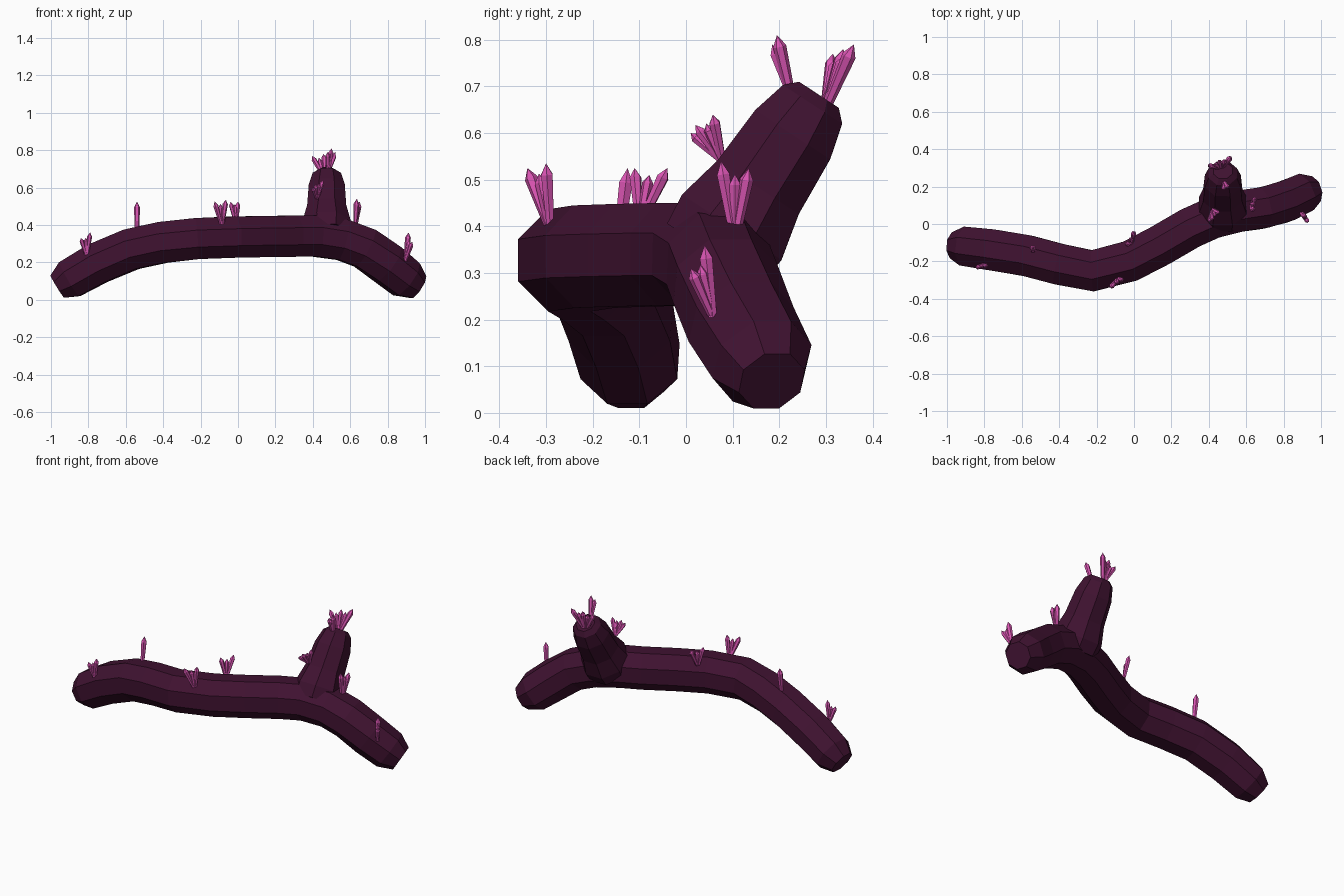
import bpy, bmesh, math
from mathutils import Vector

if "Cube" in bpy.data.objects:
    bpy.data.objects.remove(bpy.data.objects["Cube"])


def material(name, rgb):
    m = bpy.data.materials.new(name)
    m.diffuse_color = (*rgb, 1)
    m.use_nodes = True
    m.node_tree.nodes["Principled BSDF"].inputs["Base Color"].default_value = m.diffuse_color
    return m


BARK = material("dark_bark", (0.05, 0.006, 0.03))
CRYSTAL = material("pink_crystal", (0.7, 0.09, 0.45))


def add_tube(bm, pts, radii, sides, turn=0.5):
    """Loft rings along the points; a zero radius makes a tip."""
    rings = []
    for i, (p, r) in enumerate(zip(pts, radii)):
        t = (pts[min(i + 1, len(pts) - 1)] - pts[max(i - 1, 0)]).normalized()
        ref = Vector((0, 0, 1)) if abs(t.z) < 0.98 else Vector((0, 1, 0))
        side = t.cross(ref).normalized()
        up = side.cross(t)
        if r == 0:
            rings.append([bm.verts.new(p)] * sides)
            continue
        angles = [(k + turn) * math.tau / sides for k in range(sides)]
        rings.append([bm.verts.new(p + r * (side * math.cos(a) + up * math.sin(a)))
                      for a in angles])
    for a, b in zip(rings, rings[1:]):
        for k in range(sides):
            n = (k + 1) % sides
            bm.faces.new(list(dict.fromkeys((a[k], a[n], b[n], b[k]))))
    bm.faces.new(rings[0])
    if radii[-1] > 0:
        bm.faces.new(rings[-1])


def finish(bm, name, mat):
    bmesh.ops.recalc_face_normals(bm, faces=bm.faces)
    me = bpy.data.meshes.new(name)
    bm.to_mesh(me)
    bm.free()
    me.materials.append(mat)
    ob = bpy.data.objects.new(name, me)
    bpy.context.collection.objects.link(ob)


# Curved main log with blunt ends
path = [Vector(p) for p in (
    (-0.965, -0.115, 0.07), (-0.9, -0.12, 0.11), (-0.75, -0.14, 0.195),
    (-0.57, -0.17, 0.27), (-0.4, -0.215, 0.307), (-0.22, -0.25, 0.327),
    (-0.02, -0.198, 0.335), (0.14, -0.115, 0.338), (0.3, -0.022, 0.34),
    (0.42, 0.032, 0.34), (0.56, 0.068, 0.32), (0.68, 0.085, 0.275),
    (0.8, 0.118, 0.19), (0.9, 0.163, 0.11), (0.963, 0.184, 0.068))]
bm = bmesh.new()
add_tube(bm, path, [0.075, 0.113] + [0.119] * 11 + [0.113, 0.075], 8)
finish(bm, "main_log", BARK)

# Side branch, flared where it leaves the log
root, end = Vector((0.474, 0.06, 0.34)), Vector((0.475, 0.285, 0.682))
bm = bmesh.new()
add_tube(bm, [root.lerp(end, f) for f in (0, 0.17, 0.42, 0.75, 0.94, 1)],
         (0.13, 0.138, 0.113, 0.104, 0.082, 0.055), 8)
finish(bm, "side_branch", BARK)

# Crystal fans: base, offset to first tip, offset to last tip, count
FANS = {
    "left_end": ((-0.81, -0.215, 0.25), (-0.03, -0.02, 0.08), (0.02, -0.01, 0.11), 3),
    "left_top": ((-0.54, -0.15, 0.37), (0, 0.025, 0.155), (0, 0.025, 0.155), 1),
    "middle_front": ((-0.085, -0.29, 0.415), (-0.04, -0.05, 0.11), (0.02, -0.01, 0.12), 3),
    "middle_top": ((-0.01, -0.1, 0.425), (-0.03, -0.01, 0.1), (0.01, 0.06, 0.1), 3),
    "branch_side": ((0.42, 0.08, 0.55), (-0.02, -0.07, 0.05), (0.03, -0.02, 0.08), 4),
    "branch_front": ((0.48, 0.23, 0.69), (0.02, -0.035, 0.12), (0, -0.045, 0.1), 2),
    "branch_tip": ((0.465, 0.295, 0.67), (-0.07, 0.02, 0.1), (0.055, 0.065, 0.12), 5),
    "right_top": ((0.625, 0.105, 0.4), (0.01, -0.03, 0.14), (0.025, 0.03, 0.125), 3),
    "right_end": ((0.892, 0.06, 0.22), (0.02, -0.02, 0.14), (0.04, -0.05, 0.09), 3),
}
for name, (base, first, last, count) in FANS.items():
    bm = bmesh.new()
    for i in range(count):
        f = i / max(count - 1, 1)
        tip = Vector(first).lerp(Vector(last), f)
        if i % 2:
            tip *= 1.0 if count < 3 else 1.12 if name == "branch_side" else 0.85
        start = Vector(base) + Vector((first[0], first[1], 0)).lerp(
            Vector((last[0], last[1], 0)), f) * 0.2
        reach = Vector(base) + tip - start
        w = 0.007 + 0.06 * reach.length
        add_tube(bm, [start + reach * s for s in (-0.1, 0.8, 1)],
                 (w * 0.65, w, 0), 6, 0)
    finish(bm, name + "_crystals", CRYSTAL)
